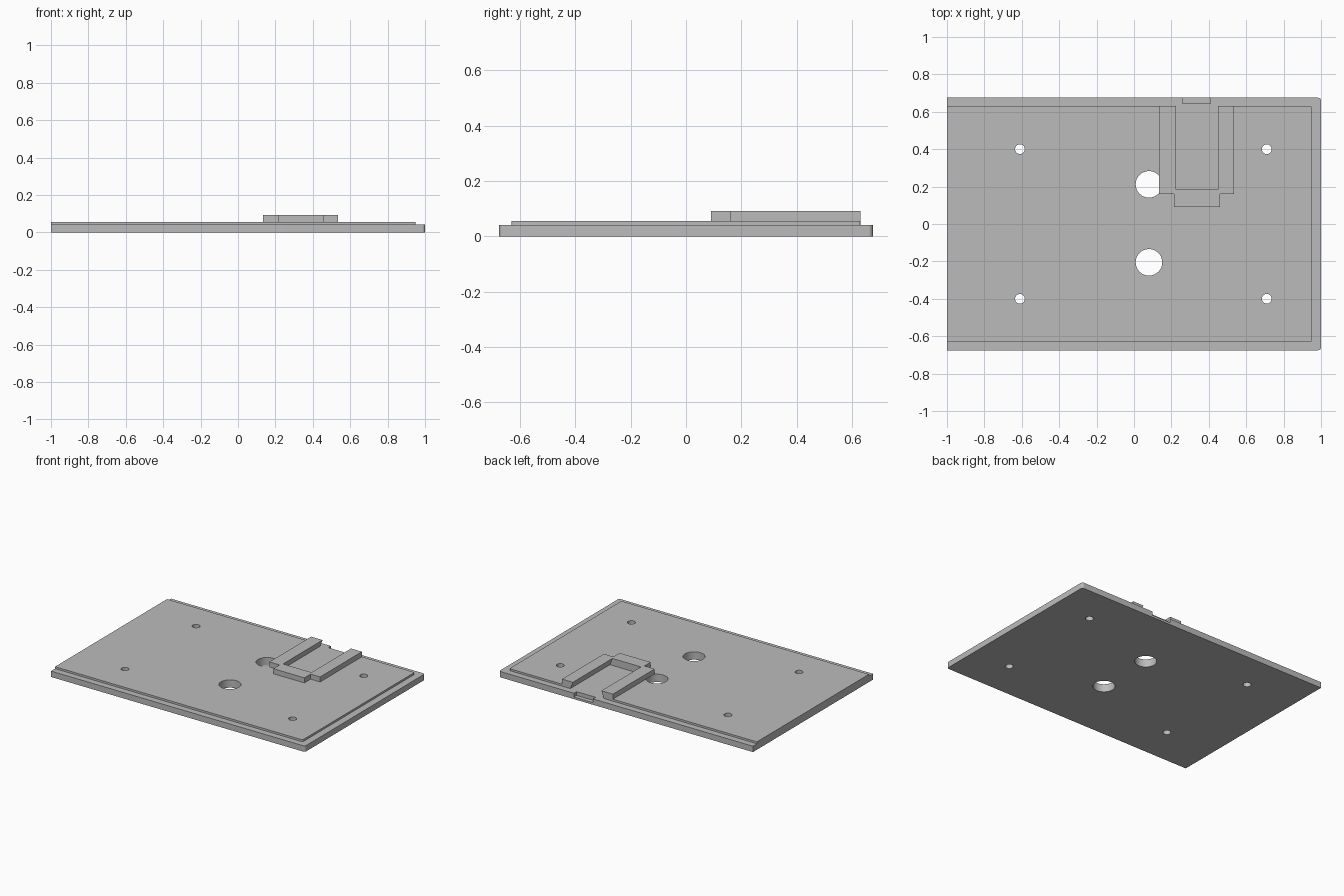
import bpy, bmesh, math

old = bpy.data.objects.get("Cube")
if old:
    bpy.data.objects.remove(old, do_unlink=True)

grey = bpy.data.materials.new("plain grey")
grey.use_nodes = True
COLOUR = (0.5, 0.5, 0.5, 1)
grey.diffuse_color = COLOUR
grey.node_tree.nodes["Principled BSDF"].inputs["Base Color"].default_value = COLOUR

BASE_TOP, DECK_TOP, TOP = 0.042, 0.056, 0.092


def prism(name, points, start, end, axis="z"):
    """Extrude an outline along z (x, y points) or along y (x, z points)."""
    bm = bmesh.new()
    place = (lambda p: (p[0], p[1], start)) if axis == "z" else (lambda p: (p[0], start, p[1]))
    face = bm.faces.new([bm.verts.new(place(p)) for p in points])
    moved = bmesh.ops.extrude_face_region(bm, geom=[face])["geom"]
    shift = (0, 0, end - start) if axis == "z" else (0, end - start, 0)
    bmesh.ops.translate(bm, vec=shift, verts=[v for v in moved if isinstance(v, bmesh.types.BMVert)])
    bmesh.ops.recalc_face_normals(bm, faces=bm.faces)
    mesh = bpy.data.meshes.new(name)
    bm.to_mesh(mesh)
    bm.free()
    mesh.materials.append(grey)
    obj = bpy.data.objects.new(name, mesh)
    bpy.context.collection.objects.link(obj)
    return obj


def plate_outline(right, half, r):
    """Square corners on one end, rounded corners on the other."""
    arc = [(right - r + r * math.cos(i * math.pi / 12), half - r + r * math.sin(i * math.pi / 12))
           for i in range(7)]
    return [(-1, -half)] + [(x, -y) for x, y in reversed(arc)] + arc + [(-1, half)]


def circle(x, y, r, n=40):
    return [(x + r * math.cos(math.tau * i / n), y + r * math.sin(math.tau * i / n)) for i in range(n)]


def rect(x0, x1, y0, y1):
    return [(x0, y0), (x1, y0), (x1, y1), (x0, y1)]


def cut(obj, cutters):
    for c in cutters:
        mod = obj.modifiers.new(c.name, "BOOLEAN")
        mod.operation = "DIFFERENCE"
        mod.solver = "EXACT"
        mod.object = c
        c.hide_render = True
        c.hide_set(True)
        c.display_type = "WIRE"


# Two stacked layers and the raised bracket
base = prism("base_plate", plate_outline(1, 0.675, 0.016), 0, BASE_TOP)
deck = prism("raised_deck", plate_outline(0.95, 0.63, 0.008), BASE_TOP, DECK_TOP)
bracket = prism("slide_bracket", [(0.135, 0.16), (0.215, 0.16), (0.215, 0.09), (0.46, 0.09),
                                  (0.46, 0.16), (0.535, 0.16), (0.535, 0.63), (0.135, 0.63)],
                DECK_TOP, TOP)

# Through holes
holes = [prism("screw_hole_cutter", circle(x, y, 0.026), -0.1, DECK_TOP + 0.02)
         for x in (-0.61, 0.71) for y in (-0.4, 0.4)]
holes += [prism("cable_hole_cutter", circle(0.08, y, 0.071), -0.1, DECK_TOP + 0.02)
          for y in (-0.205, 0.212)]

# Undercut slot, open at the back, and the notch in the back edge
slot = prism("slot_cutter", [(0.205, BASE_TOP - 0.0005), (0.47, BASE_TOP - 0.0005), (0.45, TOP),
                             (0.45, 0.2), (0.225, 0.2), (0.225, TOP)], 0.185, 0.8, "y")
notch = prism("notch_cutter", rect(0.26, 0.41, 0.645, 0.8), 0.015, 0.2)

cut(base, holes + [notch])
cut(deck, holes + [slot])
cut(bracket, [slot])

# Smooth hole walls and rounded corners, keeping edges sharp
for obj in (base, deck, bracket):
    bpy.ops.object.select_all(action="DESELECT")
    obj.select_set(True)
    bpy.context.view_layer.objects.active = obj
    for mod in list(obj.modifiers):
        bpy.ops.object.modifier_apply(modifier=mod.name)
    bpy.ops.object.shade_smooth_by_angle(angle=math.radians(30))
